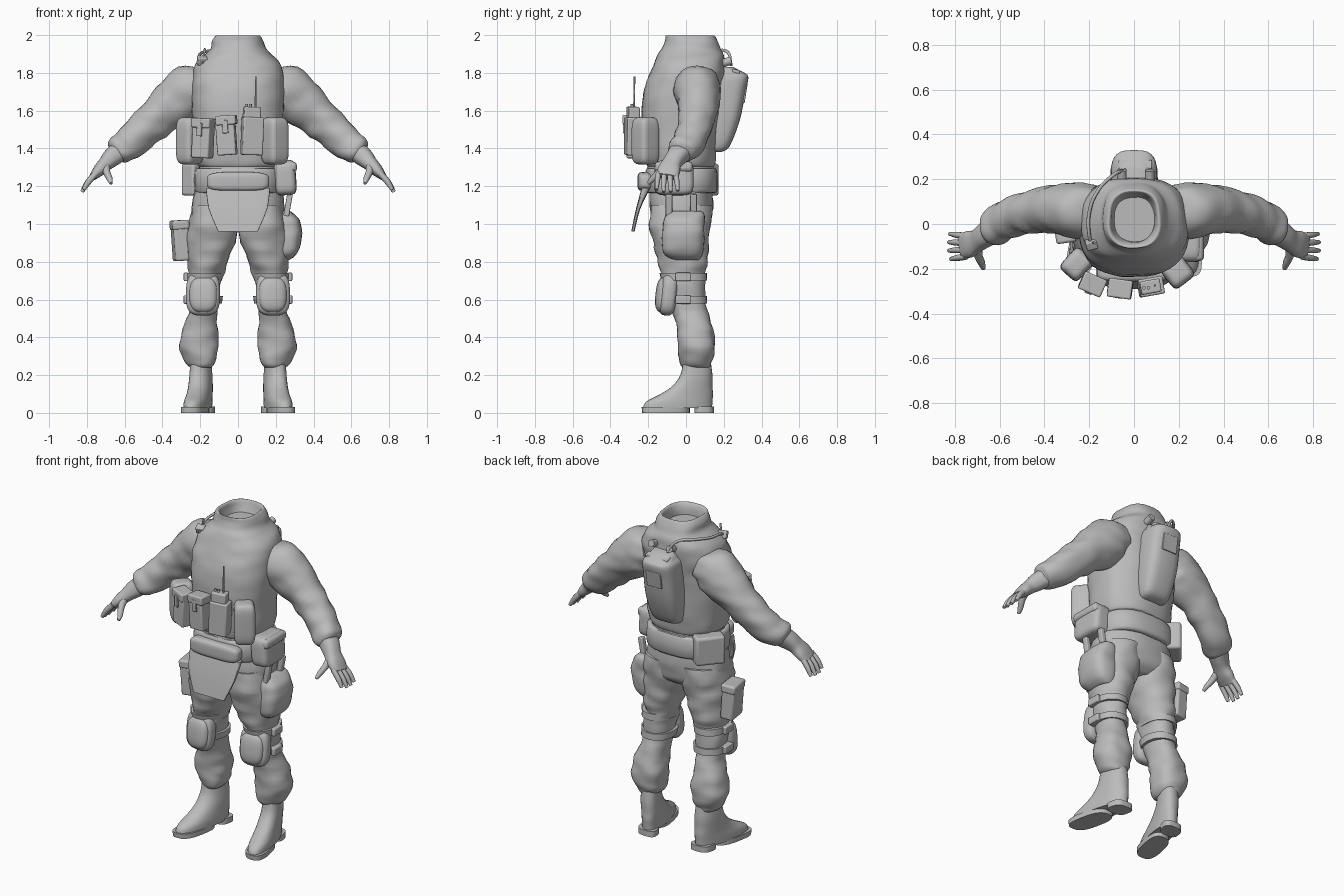
import bpy, bmesh, math
from mathutils import Vector, Matrix, Euler, noise

cube = bpy.data.objects.get("Cube")
if cube:
    bpy.data.objects.remove(cube)

grey = bpy.data.materials.new("plain grey")
grey.use_nodes = True
grey.diffuse_color = (0.5, 0.5, 0.5, 1)
grey.node_tree.nodes["Principled BSDF"].inputs["Base Color"].default_value = grey.diffuse_color


def finish(name, bm, mirror=False, bevel=0, angle=50):
    """Turn a bmesh into a shaded object, optionally mirrored or bevelled."""
    bmesh.ops.recalc_face_normals(bm, faces=bm.faces)
    mesh = bpy.data.meshes.new(name)
    bm.to_mesh(mesh)
    bm.free()
    mesh.materials.append(grey)
    ob = bpy.data.objects.new(name, mesh)
    bpy.context.collection.objects.link(ob)
    if bevel:
        mod = ob.modifiers.new("bevel", 'BEVEL')
        mod.width, mod.segments = bevel, 3
    if mirror:
        ob.modifiers.new("mirror", 'MIRROR')
    bpy.ops.object.select_all(action='DESELECT')
    ob.select_set(True)
    bpy.context.view_layer.objects.active = ob
    bpy.ops.object.shade_smooth_by_angle(angle=math.radians(angle))
    return ob


def smooth_rows(rows, steps):
    """Catmull-Rom interpolation of cross-section rows."""
    out = []
    for i in range(len(rows) - 1):
        quad = rows[max(i - 1, 0)], rows[i], rows[i + 1], rows[min(i + 2, len(rows) - 1)]
        for k in range(steps):
            t = k / steps
            out.append([b + t / 2 * (c - a + t * (2*a - 5*b + 4*c - d + t * (3*b - a - 3*c + d)))
                        for a, b, c, d in zip(*quad)])
    return out + [list(rows[-1])]


def loft(name, rows, sides=28, power=2, steps=4, wrinkle=0, upright=False, shear=0, mirror=False):
    """Skin superellipse rings; each row is x, y, z, radius, radius along y."""
    rows = smooth_rows(rows, steps)
    bm = bmesh.new()
    rings = []
    for i, (x, y, z, a, b) in enumerate(rows):
        centre = Vector((x, y, z))
        ahead, behind = rows[min(i + 1, len(rows) - 1)], rows[max(i - 1, 0)]
        t = Vector((0, 0, 1)) if upright else (Vector(ahead[:3]) - Vector(behind[:3])).normalized()
        v = Vector((0, 1, 0))
        v = (v - t * v.dot(t)).normalized()
        u = v.cross(t)
        ring = []
        for k in range(sides):
            ang = math.tau * k / sides
            c, s = math.cos(ang), math.sin(ang)
            off = (u * a * math.copysign(abs(c) ** (2 / power), c)
                   + v * b * math.copysign(abs(s) ** (2 / power), s))
            p = centre + off
            if wrinkle:
                p += off.normalized() * wrinkle * noise.noise(Vector((p.x * 9, p.y * 9, p.z * 17)))
            p.x -= shear * (p.y - 0.05)
            ring.append(bm.verts.new(p))
        rings.append(ring)
    for low, high in zip(rings, rings[1:]):
        for k in range(sides):
            n = (k + 1) % sides
            bm.faces.new((low[k], low[n], high[n], high[k]))
    bm.faces.new(rings[0])
    bm.faces.new(rings[-1])
    return finish(name, bm, mirror)


def tall(name, rows, **options):
    """Upright loft; each row is z, x from, x to, y from, y to."""
    return loft(name, [((l + r) / 2, (f + k) / 2, z, (r - l) / 2, (k - f) / 2)
                       for z, l, r, f, k in rows], upright=True, **options)


def even(rows):
    """Rows symmetric in x: z, half width, y from, y to."""
    return [(z, -w, w, f, k) for z, w, f, k in rows]


def place(loc, size, rot):
    return (Matrix.Translation(loc) @ Euler([math.radians(r) for r in rot]).to_matrix().to_4x4()
            @ Matrix.Diagonal((*size, 1)))


def box(name, loc, size, rot=(0, 0, 0), bevel=0.008, mirror=False):
    bm = bmesh.new()
    bmesh.ops.create_cube(bm, size=1, matrix=place(loc, size, rot))
    return finish(name, bm, mirror, bevel, 35)


def pillow(name, loc, size, rot=(0, 0, 0), power=5, mirror=False):
    """Softly padded block."""
    bm = bmesh.new()
    bmesh.ops.create_cube(bm, size=1)
    bmesh.ops.subdivide_edges(bm, edges=bm.edges, cuts=9, use_grid_fill=True)
    for v in bm.verts:
        v.co *= 0.5 / sum(abs(c) ** power for c in v.co) ** (1 / power)
    bm.transform(place(loc, size, rot))
    return finish(name, bm, mirror)


def tube(name, points, radius):
    curve = bpy.data.curves.new(name, 'CURVE')
    curve.dimensions = '3D'
    curve.bevel_depth, curve.bevel_resolution, curve.use_fill_caps = radius, 2, True
    spline = curve.splines.new('BEZIER')
    spline.bezier_points.add(len(points) - 1)
    for bp, p in zip(spline.bezier_points, points):
        bp.co = p
        bp.handle_left_type = bp.handle_right_type = 'AUTO'
    curve.materials.append(grey)
    ob = bpy.data.objects.new(name, curve)
    bpy.context.collection.objects.link(ob)
    bpy.ops.object.select_all(action='DESELECT')
    ob.select_set(True)
    bpy.context.view_layer.objects.active = ob
    bpy.ops.object.convert(target='MESH')


# Torso: vest with hollow collar, jacket waist, belt and hips
tall("vest", even([(1.3, .2, -.2, .14), (1.34, .225, -.215, .155), (1.55, .24, -.235, .175),
                   (1.7, .245, -.225, .19), (1.8, .24, -.19, .205), (1.86, .215, -.165, .205),
                   (1.9, .17, -.145, .2), (1.93, .145, -.125, .185), (1.97, .135, -.115, .165),
                   (1.997, .118, -.108, .152), (1.985, .102, -.092, .138), (1.93, .09, -.08, .12)]),
     power=2.5, sides=40, wrinkle=.008)
tall("jacket_waist", even([(1.12, .2, -.19, .13), (1.25, .205, -.205, .145), (1.36, .21, -.2, .14)]),
     power=2.5, wrinkle=.01)
tall("belt", even([(1.165, .215, -.2, .15), (1.18, .23, -.215, .168), (1.28, .23, -.215, .165),
                   (1.295, .21, -.2, .15)]), power=2.6, steps=2)
tall("hips", even([(.96, .13, -.12, .08), (1, .22, -.17, .125), (1.08, .25, -.19, .14),
                   (1.2, .22, -.19, .14)]), power=2.4, wrinkle=.01)
pillow("waist_roll", (0, -.215, 1.225), (.33, .085, .1), power=4)
tall("groin_flap", even([(.96, .105, -.29, -.272), (1.08, .155, -.265, -.242), (1.19, .17, -.235, -.19)]),
     power=6, steps=3)

# Arms, gloves and fingers
loft("sleeve", [(.17, .06, 1.74, .09, .11), (.25, .06, 1.71, .14, .125), (.33, .065, 1.65, .125, .115),
                (.42, .06, 1.575, .105, .1), (.5, .045, 1.495, .097, .09), (.58, .01, 1.42, .085, .085),
                (.63, -.025, 1.385, .08, .075), (.65, -.035, 1.37, .055, .055)],
     wrinkle=.014, mirror=True)
loft("glove", [(.635, -.03, 1.38, .055, .06), (.67, -.055, 1.35, .05, .052), (.7, -.075, 1.32, .04, .05),
               (.735, -.09, 1.285, .033, .06), (.768, -.1, 1.25, .02, .055)], power=2.4, mirror=True)
for finger, dy, reach in (("little", .045, .94), ("ring", .015, 1), ("middle", -.015, 1), ("index", -.045, .88)):
    loft(finger + "_finger", [(.75, -.1 + dy, 1.27, .016, .015),
                              (.75 + .045 * reach, -.1 + dy * 1.15, 1.27 - .05 * reach, .016, .014),
                              (.75 + .076 * reach, -.1 + dy * 1.25, 1.27 - .1 * reach, .01, .009)],
         sides=10, mirror=True)
loft("thumb", [(.7, -.09, 1.32, .025, .025), (.695, -.14, 1.275, .019, .02),
               (.68, -.175, 1.24, .016, .016), (.672, -.2, 1.215, .009, .009)], sides=10, mirror=True)

# Trousers and boots
tall("trouser_leg", [(1.1, .0, .24, -.18, .14), (1, .0, .265, -.19, .135), (.9, .012, .27, -.175, .118),
                     (.8, .055, .265, -.145, .11), (.72, .08, .26, -.125, .1), (.6, .1, .255, -.1, .1),
                     (.5, .11, .27, -.06, .125), (.4, .1, .3, -.045, .155), (.32, .1, .298, -.045, .15),
                     (.26, .125, .275, -.03, .14), (.24, .145, .25, -.01, .125)],
     power=2.2, wrinkle=.016, mirror=True)
tall("boot", [(.28, .145, .25, -.015, .13), (.2, .14, .255, -.03, .14), (.14, .135, .255, -.075, .14),
              (.1, .133, .255, -.135, .143), (.06, .13, .258, -.21, .14), (.025, .13, .258, -.228, .138)],
     power=2.3, shear=.2, mirror=True)
tall("boot_sole", [(0, .13, .262, -.232, .02), (.03, .13, .262, -.235, .02)],
     power=2.8, steps=1, shear=.2, mirror=True)
tall("boot_heel", [(0, .135, .255, .045, .148), (.035, .135, .255, .045, .148)],
     power=3, steps=1, shear=.2, mirror=True)

# Knee pads with their straps and buckles
pillow("knee_pad_rim", (.185, -.095, .63), (.18, .09, .23), (-6, 0, 6), 3.2, True)
pillow("knee_pad_dome", (.183, -.115, .625), (.15, .09, .19), (-6, 0, 6), 2.8, True)
for z, front in ((.72, -.13), (.6, -.1)):
    tall("knee_strap", [(z - .02, .085, .272, front, .112), (z + .02, .08, .272, front - .01, .11)],
         power=2.2, steps=1, mirror=True)
    box("knee_buckle", (.275, -.015, z), (.025, .08, .045), bevel=.006, mirror=True)

# Chest pouches, radio and antenna
for x, y, z, turn, lean in ((-.185, -.265, 1.45, -24, 3), (-.062, -.285, 1.465, -8, -4)):
    box("magazine_pouch", (x, y, z), (.1, .075, .2), (0, lean, turn))
    box("magazine_flap", (x, y - .004, z + .085), (.108, .084, .05), (0, lean, turn))
    box("magazine_tab", (x + turn * .0008, y - .042, z + .05), (.03, .01, .07), (0, lean, turn), .003)
box("radio_pouch", (.075, -.28, 1.465), (.11, .08, .2), (0, 2, 10))
box("radio", (.073, -.28, 1.575), (.09, .06, .09), (0, 2, 10))
tube("antenna", [(.093, -.275, 1.6), (.094, -.273, 1.78)], .005)
for x in (.045, .065):
    tube("radio_knob", [(x, -.285, 1.61), (x, -.285, 1.635)], .008)
pillow("left_chest_pouch", (.195, -.215, 1.44), (.12, .12, .25), (0, 0, 38))
pillow("right_chest_pouch", (-.255, -.18, 1.44), (.11, .13, .25), (0, 0, -42))

# Belt pouches and thigh gear
pillow("left_hip_pouch", (.25, -.065, 1.245), (.115, .21, .185), (0, -4, 0))
box("left_hip_flap", (.256, -.065, 1.3), (.112, .2, .055), (0, -4, 0), .02)
box("rear_hip_pouch", (-.215, .085, 1.235), (.17, .09, .17), (0, 0, 50), .015)
tall("cargo_pouch", [(.81, .2, .27, -.07, .07), (.85, .18, .32, -.12, .095), (.95, .17, .34, -.125, .1),
                     (1.02, .17, .325, -.12, .1), (1.06, .18, .29, -.1, .09), (1.07, .2, .27, -.08, .06)],
     power=2.8, wrinkle=.01)
for y in (-.09, .04):
    box("cargo_strap", (.265, y, 1.1), (.03, .035, .12), (0, 10, 0), .006)
box("thigh_case", (-.305, -.015, .91), (.08, .13, .21), (0, -4, 8), .012)
box("thigh_case_lid", (-.31, -.015, .995), (.09, .14, .05), (0, -4, 8), .012)

# Back pack with top fittings and drinking hose
tall("back_pack", even([(1.38, .06, .1, .18), (1.41, .09, .1, .23), (1.55, .105, .1, .285),
                        (1.7, .105, .1, .315), (1.775, .1, .1, .33), (1.8, .085, .1, .31),
                        (1.83, .07, .1, .25)]), power=3.2)
box("pack_plate", (.005, .265, 1.808), (.15, .04, .02), (-12, 0, 0), .005)
box("pack_panel", (0, .312, 1.69), (.1, .012, .1), (-9, 0, 0), .004)
for x in (-.055, .07):
    tube("pack_fitting", [(x, .19, 1.85), (x, .24, 1.865)], .022)
tube("drinking_hose", [(-.04, .24, 1.84), (-.09, .22, 1.91), (-.16, .15, 1.915),
                       (-.2, .05, 1.9), (-.2, -.05, 1.885), (-.185, -.11, 1.85)], .008)
box("shoulder_clip", (-.19, -.09, 1.865), (.05, .04, .045), (25, 0, 15), .006)
tube("hose_valve", [(-.185, -.08, 1.87), (-.175, -.085, 1.93)], .006)
